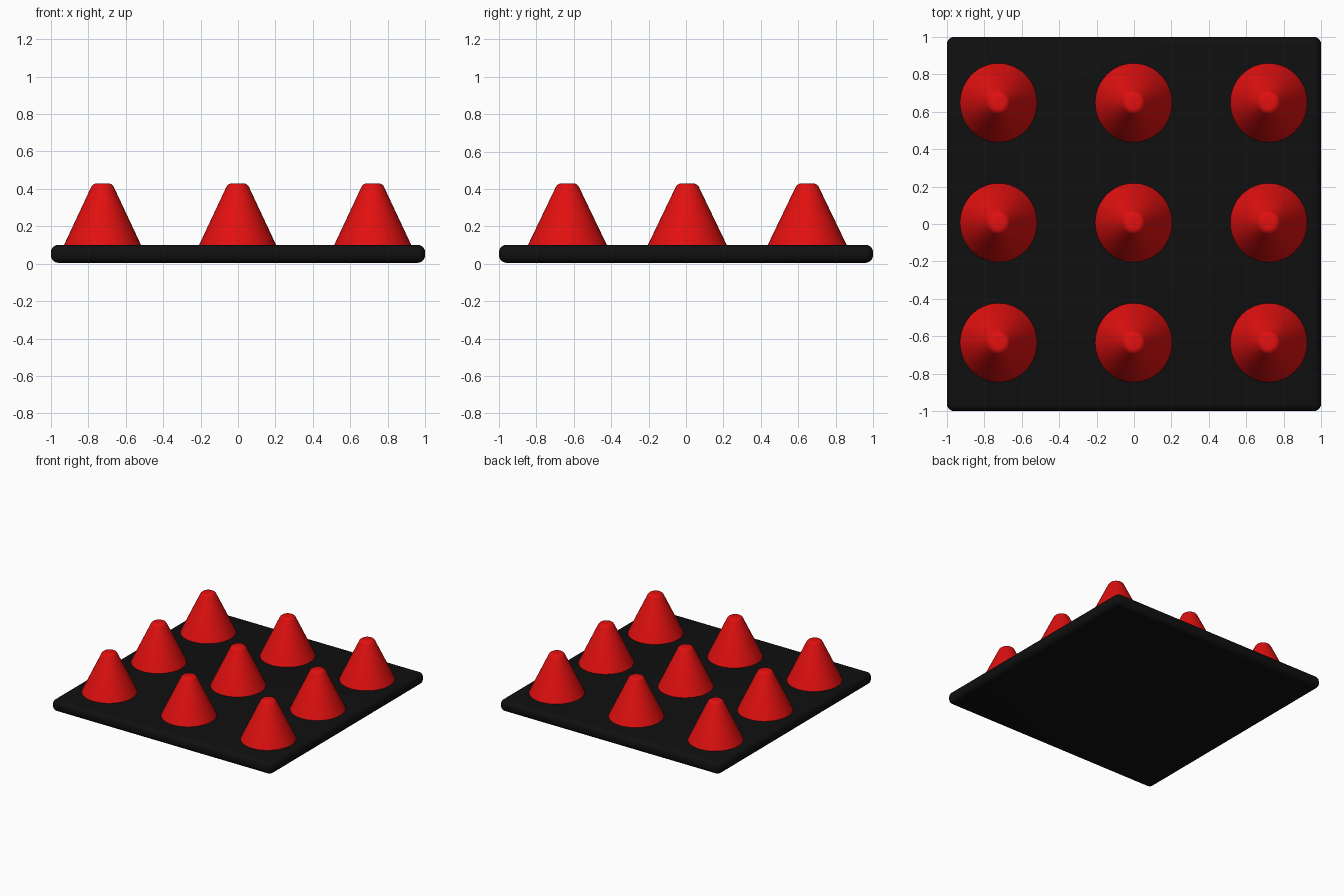
import bpy
import math

cube = bpy.data.objects.get("Cube")
if cube:
    bpy.data.objects.remove(cube, do_unlink=True)


def make_material(name, colour):
    mat = bpy.data.materials.new(name)
    mat.use_nodes = True
    mat.diffuse_color = colour
    bsdf = next(n for n in mat.node_tree.nodes if n.type == 'BSDF_PRINCIPLED')
    bsdf.inputs["Base Color"].default_value = colour
    bsdf.inputs["Roughness"].default_value = 0.6
    return mat


black = make_material("black_rubber", (0.005, 0.005, 0.005, 1))
red = make_material("red_plastic", (0.76, 0.005, 0.005, 1))


def smooth(obj, degrees):
    bpy.ops.object.select_all(action='DESELECT')
    obj.select_set(True)
    bpy.context.view_layer.objects.active = obj
    bpy.ops.object.shade_smooth_by_angle(angle=math.radians(degrees))


def lathe(name, profile, sides, stretch_y):
    """Turn a (radius, height) profile around z and cap both ends."""
    verts, faces = [], []
    for radius, height in profile:
        for i in range(sides):
            a = math.tau * i / sides
            verts.append((radius * math.cos(a), radius * stretch_y * math.sin(a), height))
    for ring in range(len(profile) - 1):
        for i in range(sides):
            j = (i + 1) % sides
            low, high = ring * sides, (ring + 1) * sides
            faces.append((low + i, low + j, high + j, high + i))
    faces.append(tuple(reversed(range(sides))))
    faces.append(tuple(range(len(verts) - sides, len(verts))))
    mesh = bpy.data.meshes.new(name)
    mesh.from_pydata(verts, [], faces)
    return mesh


# Square slab with rounded edges
bpy.ops.mesh.primitive_cube_add(size=1, location=(0, 0, 0.053))
base = bpy.context.object
base.name = "base_plate"
base.scale = (2, 2, 0.096)
bpy.ops.object.transform_apply(location=False, rotation=False, scale=True)
bevel = base.modifiers.new("rounded_edges", 'BEVEL')
bevel.width = 0.04
bevel.segments = 5
bpy.ops.object.modifier_apply(modifier=bevel.name)
base.data.materials.append(black)
smooth(base, 40)

# Cone with a rounded tip, sunk slightly into the slab
tip_round = 0.035
tip_flat = 0.029
profile = [(0.213, 0.085)]
for step in range(6):
    a = math.radians(27 + step * 63 / 5)
    profile.append((tip_flat + tip_round * math.cos(a),
                    0.43 - tip_round + tip_round * math.sin(a)))
cone_mesh = lathe("cone", profile, 48, 1.025)
cone_mesh.materials.append(red)

# Three by three grid of cones
for row, y in zip(("front", "middle", "back"), (-0.634, 0.007, 0.648)):
    for column, x in zip(("right", "centre", "left"), (-0.724, -0.002, 0.72)):
        cone = bpy.data.objects.new(f"cone_{row}_{column}", cone_mesh.copy())
        cone.location = (x, y, 0)
        bpy.context.collection.objects.link(cone)
        smooth(cone, 40)
